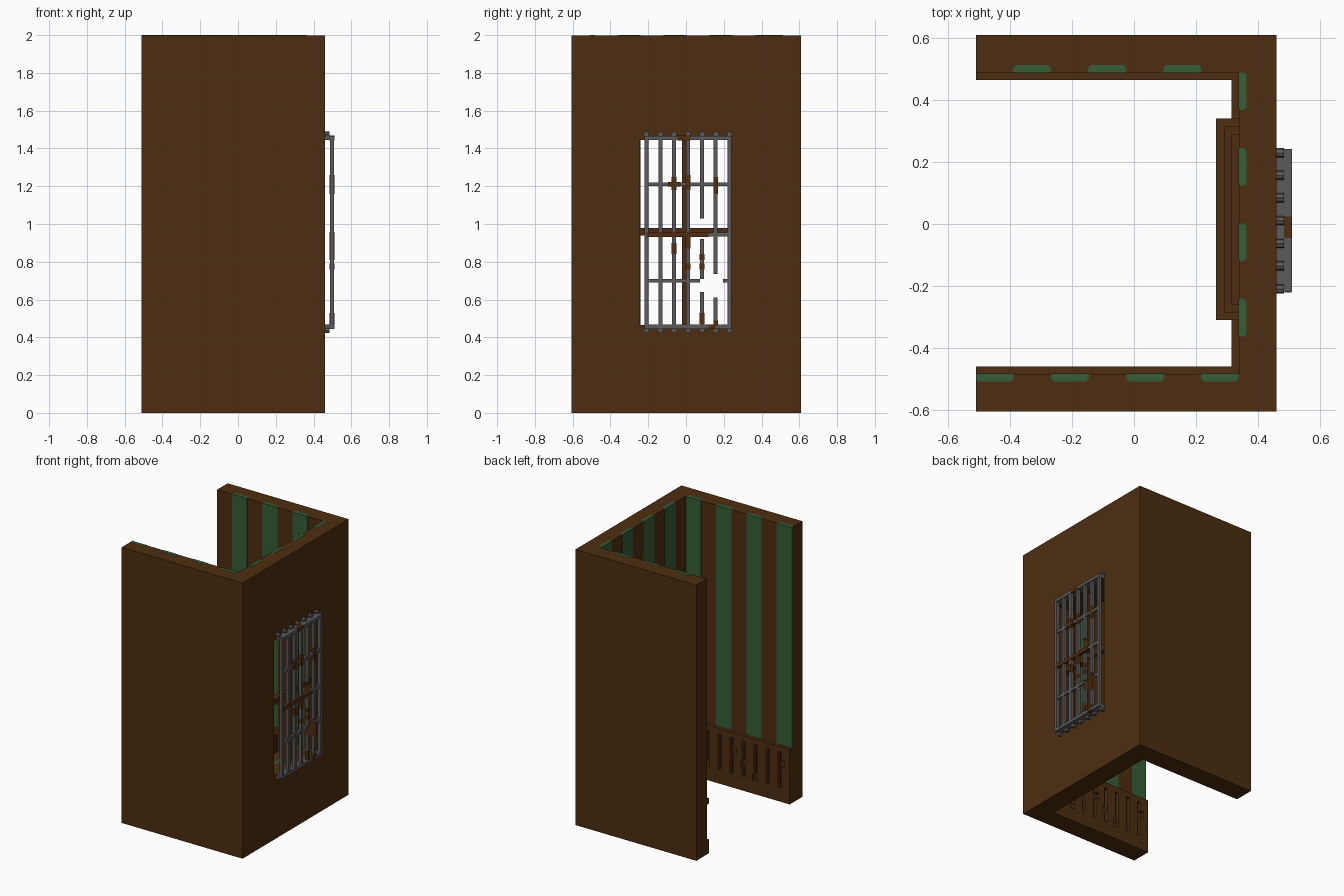
import bpy, bmesh, math
from mathutils import Matrix, Vector

if "Cube" in bpy.data.objects:
    bpy.data.objects.remove(bpy.data.objects["Cube"])


def material(name, rgb):
    m = bpy.data.materials.new(name)
    m.use_nodes = True
    m.diffuse_color = (*rgb, 1)
    m.node_tree.nodes["Principled BSDF"].inputs["Base Color"].default_value = (*rgb, 1)
    return m


BROWN = material("dark brown wood", (0.074, 0.027, 0.005))
GREEN = material("green wallpaper", (0.036, 0.112, 0.038))
GREY = material("grey iron", (0.105, 0.105, 0.108))
RUST = material("brown rust", (0.082, 0.026, 0.005))


def finish(name, bm, mat):
    bmesh.ops.recalc_face_normals(bm, faces=bm.faces)
    me = bpy.data.meshes.new(name)
    bm.to_mesh(me)
    bm.free()
    ob = bpy.data.objects.new(name, me)
    bpy.context.collection.objects.link(ob)
    if mat:
        me.materials.append(mat)
    return ob


def boxes(name, items, mat):
    """One object from boxes given as (x0, x1, y0, y1, z0, z1)."""
    bm = bmesh.new()
    for x0, x1, y0, y1, z0, z1 in items:
        size = Matrix.Diagonal((x1 - x0, y1 - y0, z1 - z0, 1))
        mid = Matrix.Translation(((x0 + x1) / 2, (y0 + y1) / 2, (z0 + z1) / 2))
        bmesh.ops.create_cube(bm, size=1, matrix=mid @ size)
    return finish(name, bm, mat)


def prism(name, outline, z0, z1, mat):
    """Extrude a flat outline upwards."""
    bm = bmesh.new()
    face = bm.faces.new([bm.verts.new((x, y, z0)) for x, y in outline])
    top = bmesh.ops.extrude_face_region(bm, geom=[face])["geom"]
    bmesh.ops.translate(bm, vec=(0, 0, z1 - z0),
                        verts=[v for v in top if isinstance(v, bmesh.types.BMVert)])
    return finish(name, bm, mat)


def cut(ob, items):
    """Cut boxes out of an object."""
    cutter = boxes("cutter", items, None)
    cutter.hide_render = True
    mod = ob.modifiers.new("cut", "BOOLEAN")
    mod.operation, mod.object, mod.solver = "DIFFERENCE", cutter, "EXACT"
    mod.use_self = True
    bpy.context.view_layer.objects.active = ob
    bpy.ops.object.modifier_apply(modifier=mod.name)
    bpy.data.objects.remove(cutter)


# Three walls in a U, with the window opening cut through the side wall
TOP = 1.999
walls = prism("walls", [(-0.51, -0.605), (0.46, -0.605), (0.46, 0.61), (-0.51, 0.61),
                        (-0.51, 0.49), (0.34, 0.49), (0.34, -0.485), (-0.51, -0.485)],
              0, TOP, BROWN)
cut(walls, [(0.2, 0.6, -0.245, 0.237, 0.465, 1.445)])


# Each inner wall: a point on its face, the direction along it, the direction into it
INNER = {
    "front": (Vector((0, -0.485)), Vector((1, 0)), Vector((0, -1))),
    "back": (Vector((0, 0.49)), Vector((1, 0)), Vector((0, 1))),
    "side": (Vector((0.34, 0)), Vector((0, 1)), Vector((1, 0))),
}


def wall_box(wall, a0, a1, d0, d1, z0, z1):
    o, along, into = INNER[wall]
    p, q = o + along * a0 + into * d0, o + along * a1 + into * d1
    return (min(p.x, q.x), max(p.x, q.x), min(p.y, q.y), max(p.y, q.y), z0, z1)


# Wallpaper stripes, inlaid in the walls with chamfered backs
STRIPES = {"front": [-0.51, -0.268, -0.025, 0.216], "back": [-0.39, -0.148, 0.095],
           "side": [-0.363, -0.12, 0.124, 0.368]}
for wall, starts in STRIPES.items():
    o, along, into = INNER[wall]
    for i, a in enumerate(starts):
        shape = [(0, -0.002), (0.122, -0.002), (0.122, 0.014), (0.112, 0.024),
                 (0.01, 0.024), (0, 0.014)]
        if a == -0.51:
            a -= 0.001
        pts = [o + along * (a + u) + into * v for u, v in shape]
        stripe = prism(f"{wall}_wallpaper_stripe_{i + 1}", pts, 0.39, 2.0, GREEN)
        if wall == "side" and -0.3 < a + 0.06 < 0.24:
            cut(stripe, [(0.2, 0.6, -0.245, 0.237, 0.465, 1.445)])

# Wainscot panels with upright grooves and a few worn notches
PANELS = {"front": (-0.51, 0.34, -0.43), "back": (-0.51, 0.34, -0.505), "side": (-0.485, 0.49, -0.39)}
for wall, (a0, a1, first) in PANELS.items():
    panel = boxes(f"{wall}_wainscot", [wall_box(wall, a0, a1, -0.025, 0, 0, 0.4)], BROWN)
    grooves = []
    a, n = first, 0
    while a < a1 - 0.05:
        grooves.append(wall_box(wall, a - 0.012, a + 0.012, -0.05, 0.02, 0.1, 0.36))
        if n % 4 in (0, 2, 3):
            z = (0.27, 0, 0.115, 0.19)[n % 4]
            side = -0.018 if n % 4 == 0 else 0.004
            grooves.append(wall_box(wall, a + side - 0.02, a + side + 0.02,
                                    -0.06, 0.03, z - 0.02, z + 0.025))
        a += 0.0965
        n += 1
    cut(panel, grooves)

# Stepped trim inside the window: lintel, mirrored sill, thin jambs
trim = []
for i in range(3):
    step = 0.025 * i
    x, y0, y1 = 0.265 + step, -0.31 + step, 0.34 - step
    trim.append((x, 0.341, y0, y1, 1.445 + step, 1.47 + step))
    trim.append((x, 0.341, y0, y1, 0.44 - step, 0.465 - step))
boxes("window_trim", trim, BROWN)
boxes("window_jambs", [(0.315, 0.341, -0.285, -0.245, 0.465, 1.445),
                       (0.315, 0.341, 0.237, 0.295, 0.465, 1.445)], BROWN)

# Wooden cross in the opening
boxes("window_cross", [(0.38, 0.42, -0.022, 0.02, 0.46, 1.45),
                       (0.382, 0.418, -0.25, 0.24, 0.94, 0.98)], BROWN)

# Iron grille: upright bars, two of them broken
BARS = [-0.21, -0.135, -0.063, 0.011, 0.085, 0.157, 0.23]
BROKEN = {4: [(0.45, 0.64), (0.71, 0.92), (1.03, 1.46)], 5: [(0.45, 0.61), (0.735, 1.46)]}
W = 0.011
uprights = [(0.486, 0.508, y - W, y + W, z0, z1) for i, y in enumerate(BARS)
            for z0, z1 in BROKEN.get(i, [(0.45, 1.46)])]
boxes("grille_uprights", uprights, GREY)

# Cross rails, the lower one broken
RAILS = [(1.21, -0.21, 0.23), (0.945, 0.12, 0.23), (0.70, -0.21, 0.075), (0.70, 0.195, 0.23)]
boxes("grille_rails", [(0.487, 0.507, a, b, z - 0.01, z + 0.01) for z, a, b in RAILS], GREY)
boxes("grille_end_rails", [(0.46, 0.51, -0.218, 0.242, z - W, z + W)
                           for z in (0.456, 1.455)], GREY)

# Round fixings into the wall, above and below each bar
bm = bmesh.new()
for y in BARS:
    for z in (0.437, 1.475):
        place = Matrix.Translation((0.4725, y, z)) @ Matrix.Rotation(math.pi / 2, 4, "Y")
        bmesh.ops.create_cone(bm, cap_ends=True, segments=8, radius1=0.015, radius2=0.015,
                              depth=0.025, matrix=place)
finish("grille_fixings", bm, GREY)

# Rust sleeves on the bars: (y0, y1, z0, z1)
R = 0.0125
PATCHES = [(-0.21, 0.12, 0.945 - R, 0.945 + R), (-0.045, 0.025, 1.455 - R, 1.455 + R),
           (-0.095, -0.03, 1.21 - R, 1.21 + R), (0.12, 0.157, 0.456 - R, 0.456 + R)]
for bar, z0, z1 in [(2, 1.18, 1.25), (2, 0.84, 0.9), (3, 1.18, 1.26), (3, 0.87, 0.93),
                    (3, 0.76, 0.79), (4, 0.81, 0.84), (4, 0.76, 0.79), (4, 0.47, 0.53),
                    (5, 1.16, 1.25), (5, 0.46, 0.49)]:
    PATCHES.append((BARS[bar] - R, BARS[bar] + R, z0, z1))
boxes("grille_rust", [(0.485, 0.511, *p) for p in PATCHES], RUST)
